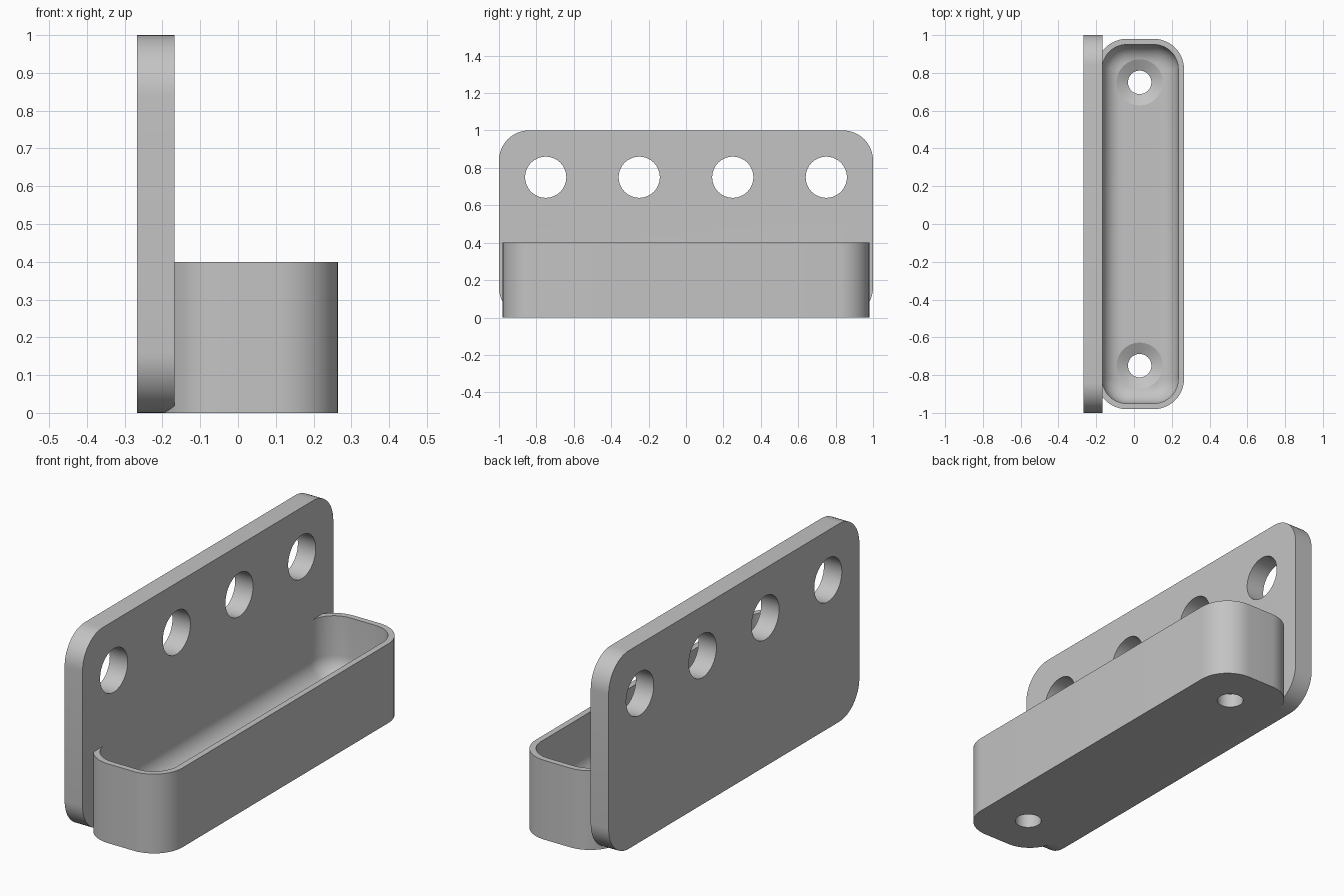
import bpy, bmesh, math
from mathutils import Matrix

old = bpy.data.objects.get("Cube")
if old:
    bpy.data.objects.remove(old, do_unlink=True)

grey = bpy.data.materials.new("light grey")
grey.use_nodes = True
grey.diffuse_color = (0.55, 0.55, 0.55, 1)
grey.node_tree.nodes["Principled BSDF"].inputs["Base Color"].default_value = grey.diffuse_color


def rounded_ring(half_u, half_v, radius, steps=12):
    """Outline of a rounded rectangle, counter-clockwise."""
    points = []
    for i, (su, sv) in enumerate([(1, 1), (-1, 1), (-1, -1), (1, -1)]):
        for k in range(steps + 1):
            a = math.pi / 2 * (i + k / steps)
            points.append((su * (half_u - radius) + radius * math.cos(a),
                           sv * (half_v - radius) + radius * math.sin(a)))
    return points


def round_ring(radius, steps=64):
    return [(radius * math.cos(2 * math.pi * k / steps),
             radius * math.sin(2 * math.pi * k / steps)) for k in range(steps)]


def loft(name, layers, matrix):
    """Closed solid through (outline, height) layers."""
    bm = bmesh.new()
    rings = [[bm.verts.new((u, v, h)) for u, v in ring] for ring, h in layers]
    for low, high in zip(rings, rings[1:]):
        for i in range(len(low)):
            j = (i + 1) % len(low)
            bm.faces.new((low[i], low[j], high[j], high[i]))
    bm.faces.new(rings[0][::-1])
    bm.faces.new(rings[-1])
    bm.transform(matrix)
    bmesh.ops.recalc_face_normals(bm, faces=bm.faces)
    mesh = bpy.data.meshes.new(name)
    bm.to_mesh(mesh)
    bm.free()
    mesh.materials.append(grey)
    obj = bpy.data.objects.new(name, mesh)
    bpy.context.collection.objects.link(obj)
    return obj


def apply_boolean(target, tool, operation):
    bpy.context.view_layer.objects.active = target
    mod = target.modifiers.new("boolean", "BOOLEAN")
    mod.operation, mod.solver, mod.object = operation, "EXACT", tool
    bpy.ops.object.modifier_apply(modifier=mod.name)
    bpy.data.objects.remove(tool, do_unlink=True)


# Upright back plate; its outline lies in the y-z plane
face_x, tray_x = -0.168, 0.033
sideways = Matrix(((0, 0, 1, 0), (1, 0, 0, 0), (0, 1, 0, 0), (0, 0, 0, 1)))
outline = rounded_ring(1, 0.5, 0.16)
bracket = loft("wall_bracket_with_tray", [(outline, -0.268), (outline, face_x)],
               Matrix.Translation((0, 0, 0.5)) @ sideways)

# Tray block, its rear edge buried in the plate
outline = rounded_ring(0.232, 0.98, 0.16)
block = loft("tray_block", [(outline, 0), (outline, 0.4)],
             Matrix.Translation((tray_x, 0, 0)))
apply_boolean(bracket, block, "UNION")

# Tray cavity with a filleted floor
floor, fillet = 0.1, 0.1
layers = []
for k in range(11):
    a = math.pi / 2 * k / 10
    inset = fillet * (1 - math.sin(a))
    layers.append((rounded_ring(0.2015 - inset, 0.95 - inset, 0.13 - inset),
                   floor + fillet * (1 - math.cos(a))))
layers.append((rounded_ring(0.2015, 0.95, 0.13), 0.5))
apply_boolean(bracket, loft("cavity", layers, Matrix.Translation((tray_x, 0, 0))), "DIFFERENCE")

# Countersunk screw holes through the floor
for y in (-0.75, 0.75):
    screw = [(round_ring(0.062), -0.1), (round_ring(0.062), 0.07),
             (round_ring(0.122), floor), (round_ring(0.122), 0.15)]
    apply_boolean(bracket, loft("screw_hole", screw, Matrix.Translation((0.03, y, 0))), "DIFFERENCE")

# Row of round holes through the plate
for y in (-0.75, -0.25, 0.25, 0.75):
    hole = [(round_ring(0.11), -0.4), (round_ring(0.11), 0)]
    apply_boolean(bracket, loft("plate_hole", hole,
                                Matrix.Translation((0, y, 0.75)) @ sideways), "DIFFERENCE")

bpy.ops.object.select_all(action="DESELECT")
bracket.select_set(True)
bpy.context.view_layer.objects.active = bracket
bpy.ops.object.shade_smooth_by_angle(angle=math.radians(25))
